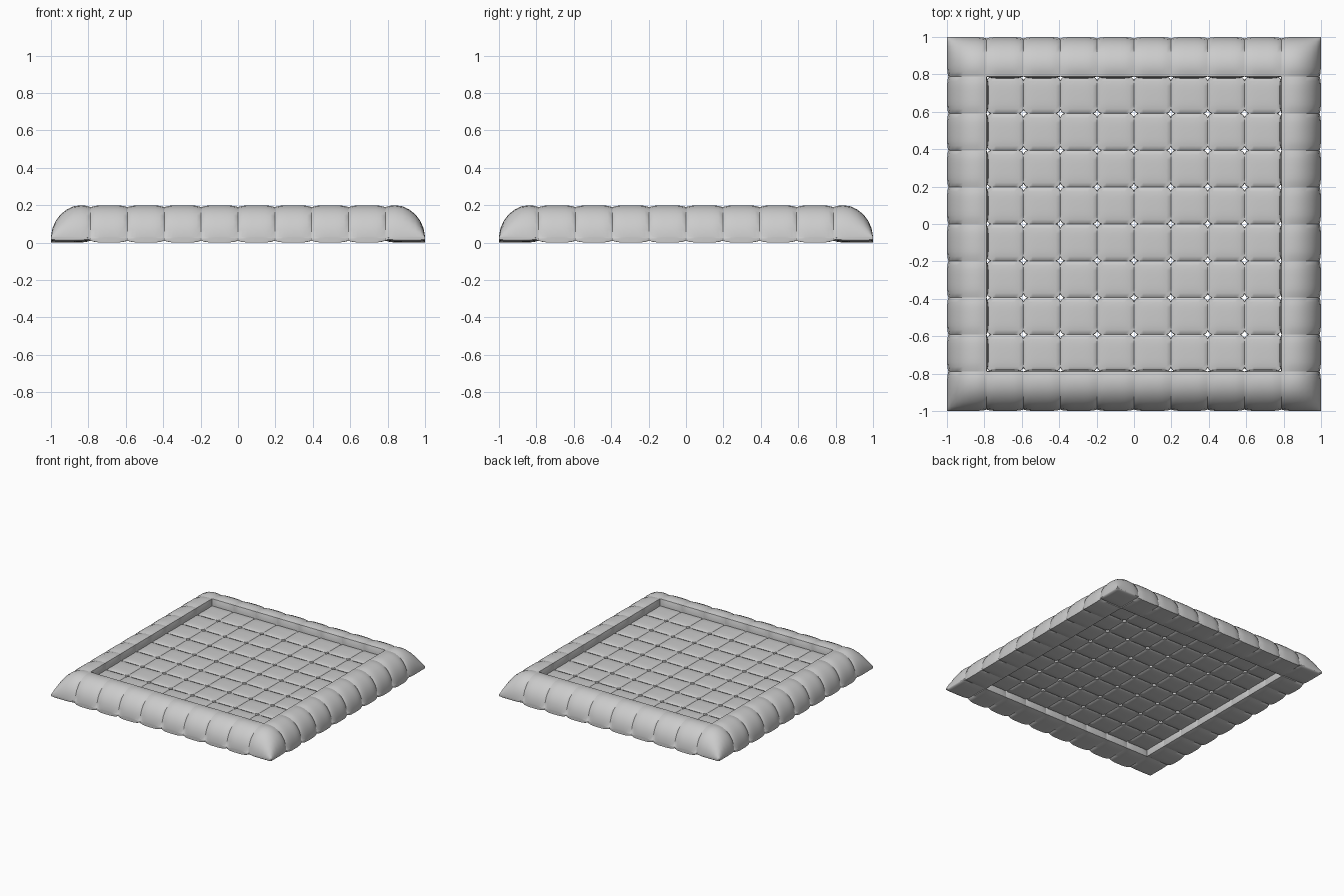
import bpy, bmesh, math

if "Cube" in bpy.data.objects:
    bpy.data.objects.remove(bpy.data.objects["Cube"])

P = 0.197            # tile pitch
INNER = 4 * P        # inner edge of the raised rim
N = 8                # segments per tile side

# Unit subdivided cube used as the template for every cushion tile
bm = bmesh.new()
bmesh.ops.create_cube(bm, size=2)
bmesh.ops.subdivide_edges(bm, edges=bm.edges[:], cuts=N - 1, use_grid_fill=True)
bm.verts.index_update()
UNIT = [v.co.copy() for v in bm.verts]
FACES = [[v.index for v in f.verts] for f in bm.faces]
bm.free()


def side(k):
    """-1 / +1 on the two outer rows, 0 elsewhere."""
    return -1 if k == 0 else 1 if k == 9 else 0


def place(k, a):
    """Position along one axis, and how far into the rounded outer edge."""
    s = side(k)
    if not s:
        return (k - 4.5) * P + a * P / 2, 0.0
    t = (1 + a * s) / 2
    if t <= 0.25:
        return s * (INNER + 0.052 * t / 0.25), 0.0
    u = math.sin((t - 0.25) / 0.75 * math.pi / 2)
    return s * (INNER + 0.052 + 0.15 * u), u


def puff(k, a):
    """Pillow weight: zero at seams, full at the outer rim edge."""
    return 1.0 if side(k) * a > 0 else 1 - a ** 4


def tile(i, j, z0, z1, bulge):
    corner = side(i) and side(j)
    pts = []
    for a, b, c in UNIT:
        x, u = place(i, a)
        y, v = place(j, b)
        # height falls away as an elliptical dome toward outer edges
        fall = math.sqrt(max(0, 1 - u * u)) * math.sqrt(max(0, 1 - v * v))
        low = z0 + (0.006 if corner else 0)
        top = z0 + 0.012 + (z1 - z0 - 0.012) * fall
        z = low + (top - low) * (c + 1) / 2
        # puff out every face
        wc = 1 - c ** 4
        x += bulge * a * puff(j, b) * (1 if side(i) * a > 0 else wc)
        y += bulge * b * puff(i, a) * (1 if side(j) * b > 0 else wc)
        w = puff(i, a) * puff(j, b)
        if corner and c < 0:
            w = (1 - a ** 4) * (1 - b ** 4)
        z += bulge * c * w
        # tiny pinhole where four floor tiles meet
        if not side(i) and not side(j):
            pinch = 0.008 * (a * b) ** 16
            x -= a * pinch
            y -= b * pinch
        pts.append((x, y, z))
    return pts


def build(name, cells, z0, z1, bulge):
    verts, faces = [], []
    for i, j in cells:
        off = len(verts)
        verts += tile(i, j, z0, z1, bulge)
        faces += [[n + off for n in f] for f in FACES]
    me = bpy.data.meshes.new(name)
    me.from_pydata(verts, [], faces)
    ob = bpy.data.objects.new(name, me)
    bpy.context.collection.objects.link(ob)
    bpy.ops.object.select_all(action='DESELECT')
    ob.select_set(True)
    bpy.context.view_layer.objects.active = ob
    bpy.ops.object.shade_smooth_by_angle(angle=math.radians(50))


grid = [(i, j) for i in range(10) for j in range(10)]
# Thick rounded rim
build("rim_tiles", [c for c in grid if side(c[0]) or side(c[1])], 0.01, 0.19, 0.01)
# Thinner floor, recessed above and below
build("floor_tiles", [c for c in grid if not side(c[0]) and not side(c[1])], 0.06, 0.135, 0.008)
